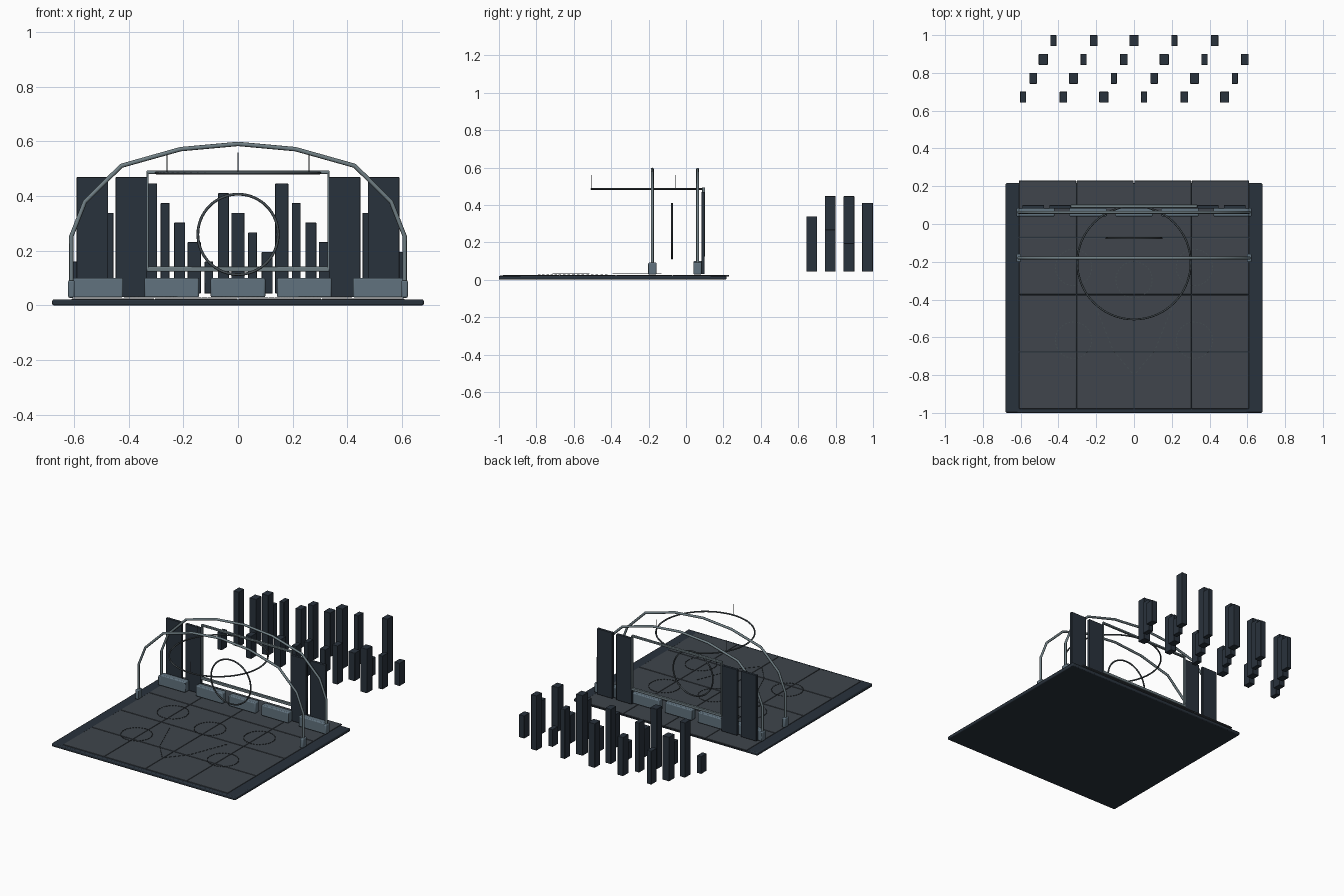
import bpy, bmesh, math
from mathutils import Matrix, Vector

if "Cube" in bpy.data.objects:
    bpy.data.objects.remove(bpy.data.objects["Cube"])


def material(name, rgb):
    m = bpy.data.materials.new(name)
    m.diffuse_color = (*rgb, 1)
    m.use_nodes = True
    m.node_tree.nodes["Principled BSDF"].inputs["Base Color"].default_value = m.diffuse_color
    return m


DARK = material("dark_navy", (0.022, 0.032, 0.045))
TILE = material("tile_grey", (0.05, 0.06, 0.072))
BLUE = material("blue_grey", (0.12, 0.17, 0.21))
METAL = material("metal", (0.16, 0.21, 0.23))
TRIM = material("dark_trim", (0.06, 0.075, 0.085))


def box(name, center, size, mat, bevel=0.0):
    bm = bmesh.new()
    bmesh.ops.create_cube(bm, size=1)
    bmesh.ops.scale(bm, vec=size, verts=bm.verts)
    me = bpy.data.meshes.new(name)
    bm.to_mesh(me)
    bm.free()
    ob = bpy.data.objects.new(name, me)
    ob.location = center
    bpy.context.collection.objects.link(ob)
    me.materials.append(mat)
    if bevel:
        mod = ob.modifiers.new("bevel", "BEVEL")
        mod.width = bevel
        mod.segments = 2
    return ob


def tube(name, points, radius, mat, cyclic=False):
    cu = bpy.data.curves.new(name, "CURVE")
    cu.dimensions = "3D"
    cu.bevel_depth = radius
    cu.bevel_resolution = 2
    cu.use_fill_caps = True
    sp = cu.splines.new("POLY")
    sp.points.add(len(points) - 1)
    for p, co in zip(sp.points, points):
        p.co = (*co, 1)
    sp.use_cyclic_u = cyclic
    cu.materials.append(mat)
    ob = bpy.data.objects.new(name, cu)
    bpy.context.collection.objects.link(ob)
    return ob


def dashes(name, points, width, mat, cyclic=False):
    # small flat strips laid between pairs of floor points
    bm = bmesh.new()
    for a, b in points:
        a, b = Vector(a), Vector(b)
        d = b - a
        m = (Matrix.Translation((a + b) / 2)
             @ Matrix.Rotation(math.atan2(d.y, d.x), 4, "Z")
             @ Matrix.Diagonal((d.length, width, 0.003, 1)))
        bmesh.ops.create_cube(bm, size=1, matrix=m)
    me = bpy.data.meshes.new(name)
    bm.to_mesh(me)
    bm.free()
    me.materials.append(mat)
    ob = bpy.data.objects.new(name, me)
    bpy.context.collection.objects.link(ob)


def circle(n, f):
    return [f(math.cos(2 * math.pi * i / n), math.sin(2 * math.pi * i / n)) for i in range(n)]


# stage base and tiles
box("stage_base", (0, -0.392, 0.011), (1.36, 1.216, 0.022), DARK, 0.006)
for i in range(4):
    for j in range(4):
        box("floor_tile", (-0.4575 + 0.305 * i, 0.08 - 0.303 * j, 0.0215),
            (0.302, 0.299, 0.008), TILE, 0.002)

# two faceted arches with feet
half = [(0.61, 0.04), (0.61, 0.253), (0.56, 0.38), (0.427, 0.511), (0.21, 0.572)]
profile = [(-x, z) for x, z in half] + [(0, 0.591)] + half[::-1]
for y in (-0.18, 0.062):
    tube("arch", [(x, y, z) for x, z in profile], 0.008, METAL)
    for s in (-1, 1):
        box("arch_foot", (s * 0.61, y, 0.06), (0.024, 0.044, 0.064), BLUE, 0.006)

# low front blocks
for x, w in ((-0.515, 0.19), (-0.243, 0.2), (0, 0.2), (0.243, 0.2), (0.515, 0.19)):
    box("low_block", (x, 0.062, 0.065), (w, 0.043, 0.072), BLUE, 0.006)

# tall side panels
for s in (-1, 1):
    box("outer_panel", (s * 0.533, 0.091, 0.25), (0.115, 0.018, 0.44), DARK, 0.002)
    box("inner_panel", (s * 0.39, 0.091, 0.25), (0.115, 0.018, 0.44), DARK, 0.002)

# open screen frame
for z, t in ((0.487, 0.013), (0.133, 0.018)):
    box("frame_rail", (0, 0.094, z), (0.67, 0.016, t), METAL, 0.003)
for s in (-1, 1):
    box("frame_side", (s * 0.331, 0.094, 0.31), (0.008, 0.016, 0.36), METAL, 0.002)

# hanging ring with wires
tube("hanging_ring", circle(64, lambda c, s: (0.3 * c, -0.205 + 0.3 * s, 0.485)), 0.005, TRIM, True)
for a in (30, 150, 270):
    x, y = 0.3 * math.cos(math.radians(a)), -0.205 + 0.3 * math.sin(math.radians(a))
    tube("ring_wire", [(x, y, 0.485), (x, y, 0.56)], 0.0012, TRIM)

# upright ring
tube("upright_ring", circle(64, lambda c, s: (0.147 * c, -0.075, 0.26 + 0.147 * s)), 0.005, TRIM, True)

# dashed floor circles
for cx, cy in ((-0.32, -0.23), (0.32, -0.23), (0, -0.295), (-0.32, -0.615), (0.32, -0.615)):
    ring = circle(64, lambda c, s: (cx + 0.096 * c, cy + 0.096 * s, 0.031))
    dashes("floor_circle", list(zip(ring[::2], ring[1::2])), 0.004, TRIM)

# dashed floor paths meeting at the front
for s in (-1, 1):
    path = [Vector((s * 0.21, -0.42, 0.03)), Vector((s * 0.11, -0.67, 0.03)), Vector((0, -0.8, 0.03))]
    segs = []
    for a, b in zip(path, path[1:]):
        n = int((b - a).length / 0.025)
        segs += [(a.lerp(b, k / n), a.lerp(b, (k + 0.5) / n)) for k in range(n)]
    dashes("floor_path", segs, 0.004, TRIM)

# staggered columns behind the stage
for i in range(23):
    h = 0.16 + 0.0358 * (7 * i % 9) - 0.044
    box("column", (-0.587 + 0.05336 * i, 0.672 + 0.0995 * (i % 4), 0.044 + h / 2),
        ((0.032, 0.04, 0.048)[i % 3], 0.058, h), DARK, 0.002)

# smooth the beveled pieces
for ob in bpy.data.objects:
    if ob.type == "MESH" and ob.modifiers:
        bpy.ops.object.select_all(action="DESELECT")
        ob.select_set(True)
        bpy.context.view_layer.objects.active = ob
        bpy.ops.object.shade_smooth_by_angle(angle=math.radians(30))
